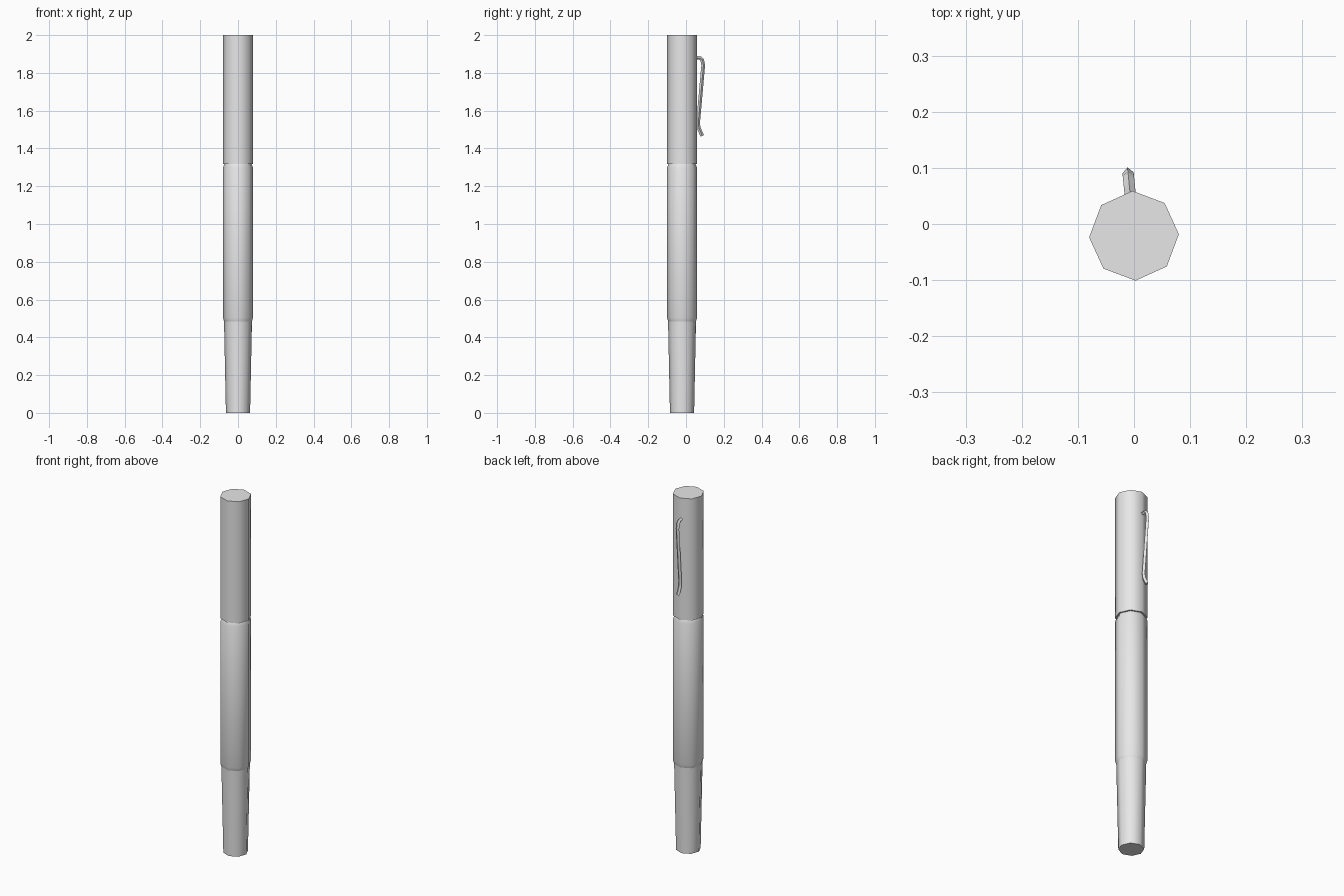
import bpy
import math
from mathutils import Matrix

cube = bpy.data.objects.get("Cube")
if cube:
    bpy.data.objects.remove(cube)

SIDES = 8
AXIS_Y = -0.021
TURN = math.radians(2)

grey = bpy.data.materials.new("grey")
grey.use_nodes = True
grey.diffuse_color = (0.8, 0.8, 0.8, 1)
grey.node_tree.nodes["Principled BSDF"].inputs["Base Color"].default_value = (0.8, 0.8, 0.8, 1)


def finish(obj):
    """Give the part its colour and smooth sides with sharp rims."""
    obj.data.materials.append(grey)
    bpy.ops.object.select_all(action='DESELECT')
    obj.select_set(True)
    bpy.context.view_layer.objects.active = obj
    bpy.ops.object.shade_smooth_by_angle(angle=math.radians(50))


def turned(name, profile):
    """Closed eight-sided solid from (radius, height) rings."""
    verts = []
    for r, z in profile:
        for i in range(SIDES):
            a = TURN + math.tau * i / SIDES
            verts.append((r * math.cos(a), AXIS_Y + r * math.sin(a), z))
    faces = [tuple(reversed(range(SIDES)))]
    for k in range(len(profile) - 1):
        for i in range(SIDES):
            j = (i + 1) % SIDES
            a, b = k * SIDES, (k + 1) * SIDES
            faces.append((a + i, a + j, b + j, b + i))
    faces.append(tuple(range(len(verts) - SIDES, len(verts))))
    mesh = bpy.data.meshes.new(name)
    mesh.from_pydata(verts, [], faces)
    obj = bpy.data.objects.new(name, mesh)
    bpy.context.collection.objects.link(obj)
    finish(obj)
    return obj


# Tapered end, barrel with a bevelled shoulder, and cap
turned("tapered_end", [(0.064, 0), (0.074, 0.485)])
turned("barrel", [(0.074, 0.485), (0.08, 0.505), (0.08, 1.298), (0.072, 1.317)])
turned("cap", [(0.08, 1.317), (0.08, 2)])

# Bent wire clip on the back of the cap
path = [(0.045, 1.88), (0.074, 1.88), (0.086, 1.869), (0.091, 1.84),
        (0.064, 1.535), (0.067, 1.508), (0.086, 1.467)]
curve = bpy.data.curves.new("pocket_clip", 'CURVE')
curve.dimensions = '3D'
curve.bevel_depth = 0.01
curve.bevel_resolution = 0
curve.use_fill_caps = True
wire = curve.splines.new('POLY')
wire.points.add(len(path) - 1)
for point, (y, z) in zip(wire.points, path):
    point.co = (-0.007 - 0.1 * (y - 0.055), y, z, 1)
clip = bpy.data.objects.new("pocket_clip", curve)
bpy.context.collection.objects.link(clip)
bpy.ops.object.select_all(action='DESELECT')
clip.select_set(True)
bpy.context.view_layer.objects.active = clip
bpy.ops.object.convert(target='MESH')
finish(bpy.context.view_layer.objects.active)
